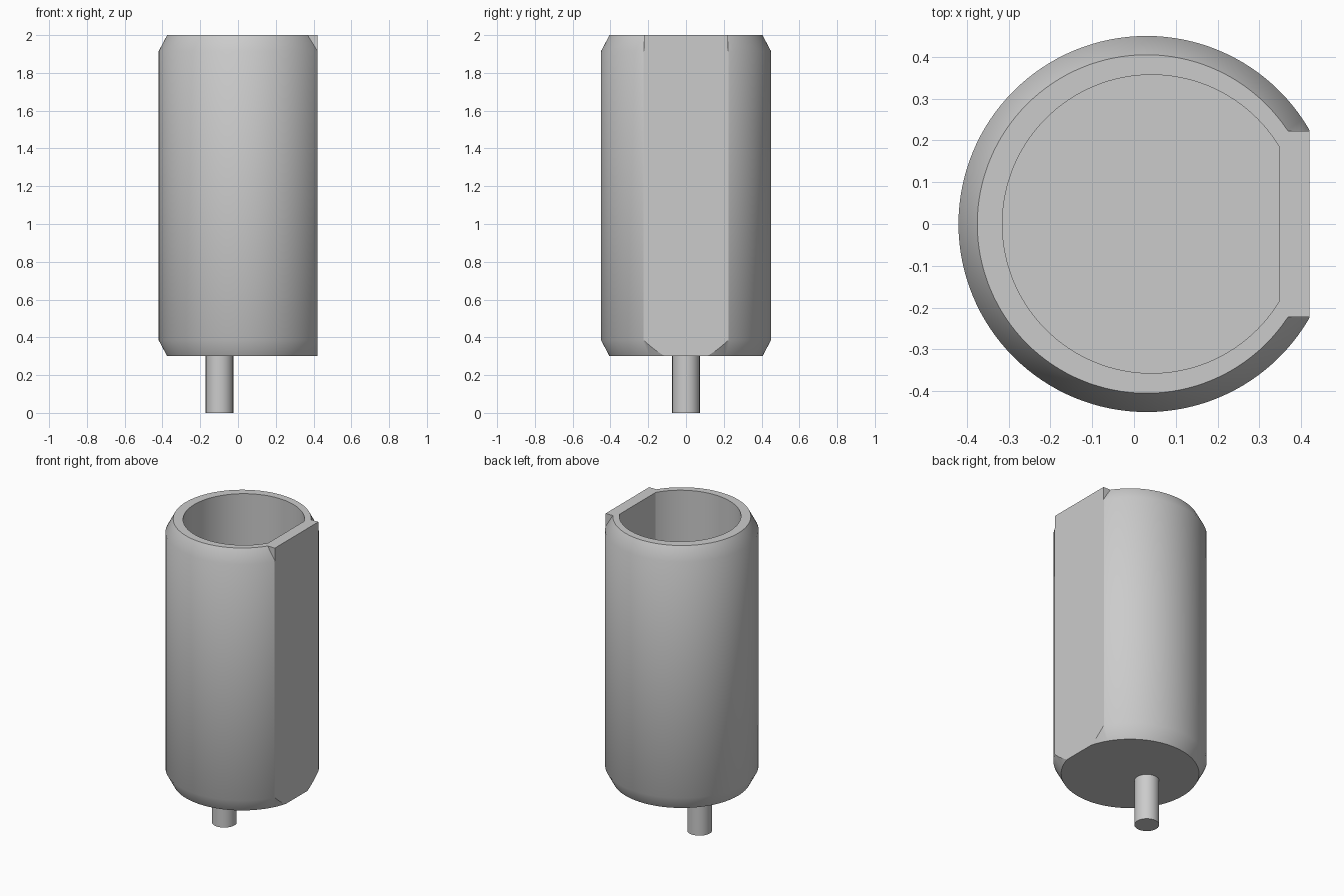
import bpy, bmesh, math
from mathutils import Matrix, Vector

cube = bpy.data.objects.get("Cube")
if cube:
    bpy.data.objects.remove(cube, do_unlink=True)

grey = bpy.data.materials.new("plain grey")
grey.use_nodes = True
colour = (0.6, 0.6, 0.6, 1)
grey.diffuse_color = colour
grey.node_tree.nodes["Principled BSDF"].inputs["Base Color"].default_value = colour

AXIS_X, FLAT_X, TOP = 0.03, 0.42, 2.0


def make_object(name, bm):
    bmesh.ops.recalc_face_normals(bm, faces=bm.faces)
    mesh = bpy.data.meshes.new(name)
    bm.to_mesh(mesh)
    bm.free()
    mesh.materials.append(grey)
    obj = bpy.data.objects.new(name, mesh)
    bpy.context.collection.objects.link(obj)
    return obj


def lathe(profile, x, steps):
    """Revolve (radius, z) points around a vertical axis and close the ends."""
    bm = bmesh.new()
    rings = []
    for r, z in profile:
        angles = [2 * math.pi * i / steps for i in range(steps)]
        rings.append([bm.verts.new((x + r * math.cos(a), r * math.sin(a), z)) for a in angles])
    for low, high in zip(rings, rings[1:]):
        for i in range(steps):
            j = (i + 1) % steps
            bm.faces.new((low[i], low[j], high[j], high[i]))
    bm.faces.new(rings[0][::-1])
    bm.faces.new(rings[-1])
    return bm


def slice_off(bm, point, normal):
    """Remove everything beyond a plane and cap the cut."""
    geom = bm.verts[:] + bm.edges[:] + bm.faces[:]
    cut = bmesh.ops.bisect_plane(bm, geom=geom, plane_co=point, plane_no=normal, clear_outer=True)
    edges = [e for e in cut["geom_cut"] if isinstance(e, bmesh.types.BMEdge)]
    bmesh.ops.contextual_create(bm, geom=edges)


def combine(obj, tool, operation):
    tool.hide_render = True
    mod = obj.modifiers.new(operation.title(), 'BOOLEAN')
    mod.operation, mod.object, mod.solver = operation, tool, 'EXACT'
    bpy.context.view_layer.objects.active = obj
    bpy.ops.object.modifier_apply(modifier=mod.name)
    bpy.data.objects.remove(tool, do_unlink=True)


# Housing: chamfered cylinder with one flat side
bm = lathe([(0.405, 0.3), (0.45, 0.385), (0.45, 1.915), (0.405, TOP), (0.405, 2.1)], AXIS_X, 128)
slice_off(bm, Vector((FLAT_X, 0, 0)), Vector((1, 0, 0)))
slice_off(bm, Vector((0, 0, TOP)), Vector((0, 0, 1)))
housing = make_object("housing", bm)

# Square shoulder that carries the flat side up to the rim
bm = bmesh.new()
size = Matrix.Diagonal((0.06, 0.445, 0.1, 1))
bmesh.ops.create_cube(bm, size=1, matrix=Matrix.Translation((FLAT_X - 0.03, 0, TOP - 0.05)) @ size)
combine(housing, make_object("rim_shoulder", bm), 'UNION')

# Deep bore with a matching flat
bm = lathe([(0.357, 0.37), (0.357, 2.2)], 0.042, 128)
slice_off(bm, Vector((0.347, 0, 0)), Vector((1, 0, 0)))
combine(housing, make_object("bore_cutter", bm), 'DIFFERENCE')

# Off-centre pin below
pin = make_object("pin", lathe([(0.073, 0), (0.073, 0.3)], -0.098, 48))

for obj in (housing, pin):
    bpy.ops.object.select_all(action='DESELECT')
    obj.select_set(True)
    bpy.context.view_layer.objects.active = obj
    bpy.ops.object.shade_smooth_by_angle(angle=math.radians(29))
